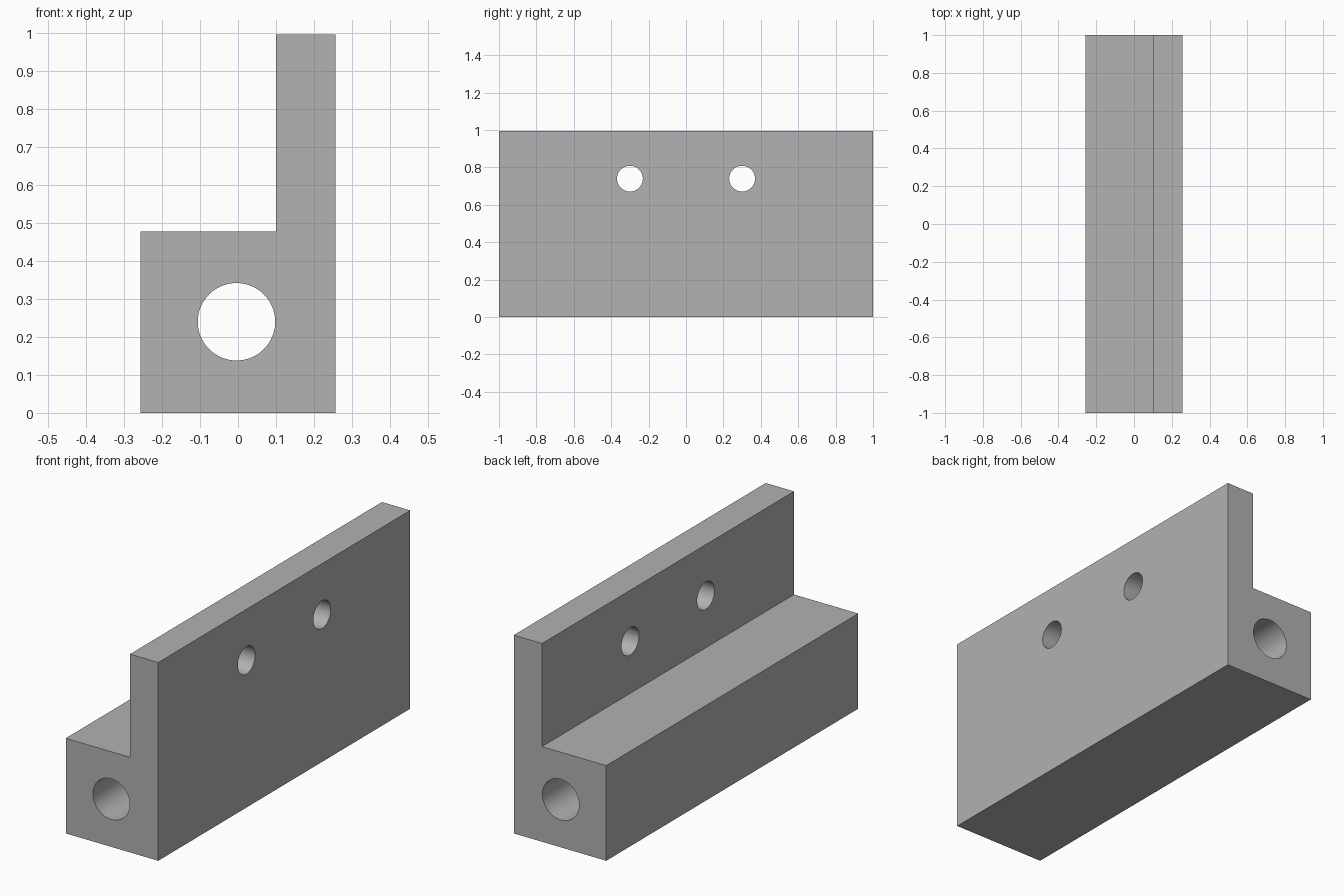
import bpy
import bmesh
import math

cube = bpy.data.objects.get("Cube")
if cube:
    bpy.data.objects.remove(cube, do_unlink=True)

HALF_X, LENGTH, HEIGHT = 0.257, 2.0, 0.996
WALL_X, BLOCK_TOP = 0.10, 0.478

grey = bpy.data.materials.new("plain grey")
grey.use_nodes = True
colour = (0.445, 0.445, 0.445, 1)
grey.diffuse_color = colour
grey.node_tree.nodes["Principled BSDF"].inputs["Base Color"].default_value = colour


# L-shaped bracket: profile extruded along y
def make_bracket():
    profile = [(-HALF_X, 0), (HALF_X, 0), (HALF_X, HEIGHT),
               (WALL_X, HEIGHT), (WALL_X, BLOCK_TOP), (-HALF_X, BLOCK_TOP)]
    bm = bmesh.new()
    face = bm.faces.new([bm.verts.new((x, -LENGTH / 2, z)) for x, z in profile])
    extruded = bmesh.ops.extrude_face_region(bm, geom=[face])["geom"]
    bmesh.ops.translate(bm, vec=(0, LENGTH, 0),
                        verts=[v for v in extruded if isinstance(v, bmesh.types.BMVert)])
    bmesh.ops.recalc_face_normals(bm, faces=bm.faces)
    mesh = bpy.data.meshes.new("bracket")
    bm.to_mesh(mesh)
    bm.free()
    mesh.materials.append(grey)
    obj = bpy.data.objects.new("bracket", mesh)
    bpy.context.collection.objects.link(obj)
    return obj


# Drill a round hole right through the bracket
def drill(target, location, radius, depth, rotation):
    bpy.ops.mesh.primitive_cylinder_add(vertices=64, radius=radius, depth=depth,
                                        location=location, rotation=rotation)
    cutter = bpy.context.object
    cutter.name = "hole_cutter"
    cutter.hide_render = True
    cutter.data.materials.append(grey)
    cut = target.modifiers.new("hole", "BOOLEAN")
    cut.operation = "DIFFERENCE"
    cut.solver = "EXACT"
    cut.object = cutter
    bpy.context.view_layer.objects.active = target
    bpy.ops.object.modifier_apply(modifier=cut.name)
    bpy.data.objects.remove(cutter, do_unlink=True)


bracket = make_bracket()

# Long bore through the block
drill(bracket, (-0.004, 0, 0.24), 0.102, LENGTH + 0.2, (math.pi / 2, 0, 0))

# Two mounting holes through the wall
for side in (-1, 1):
    drill(bracket, (0.18, side * 0.3, 0.74), 0.069, 0.4, (0, math.pi / 2, 0))

# Smooth hole walls, sharp outer edges
bpy.ops.object.select_all(action="DESELECT")
bracket.select_set(True)
bpy.context.view_layer.objects.active = bracket
bpy.ops.object.shade_smooth_by_angle(angle=math.radians(30))
